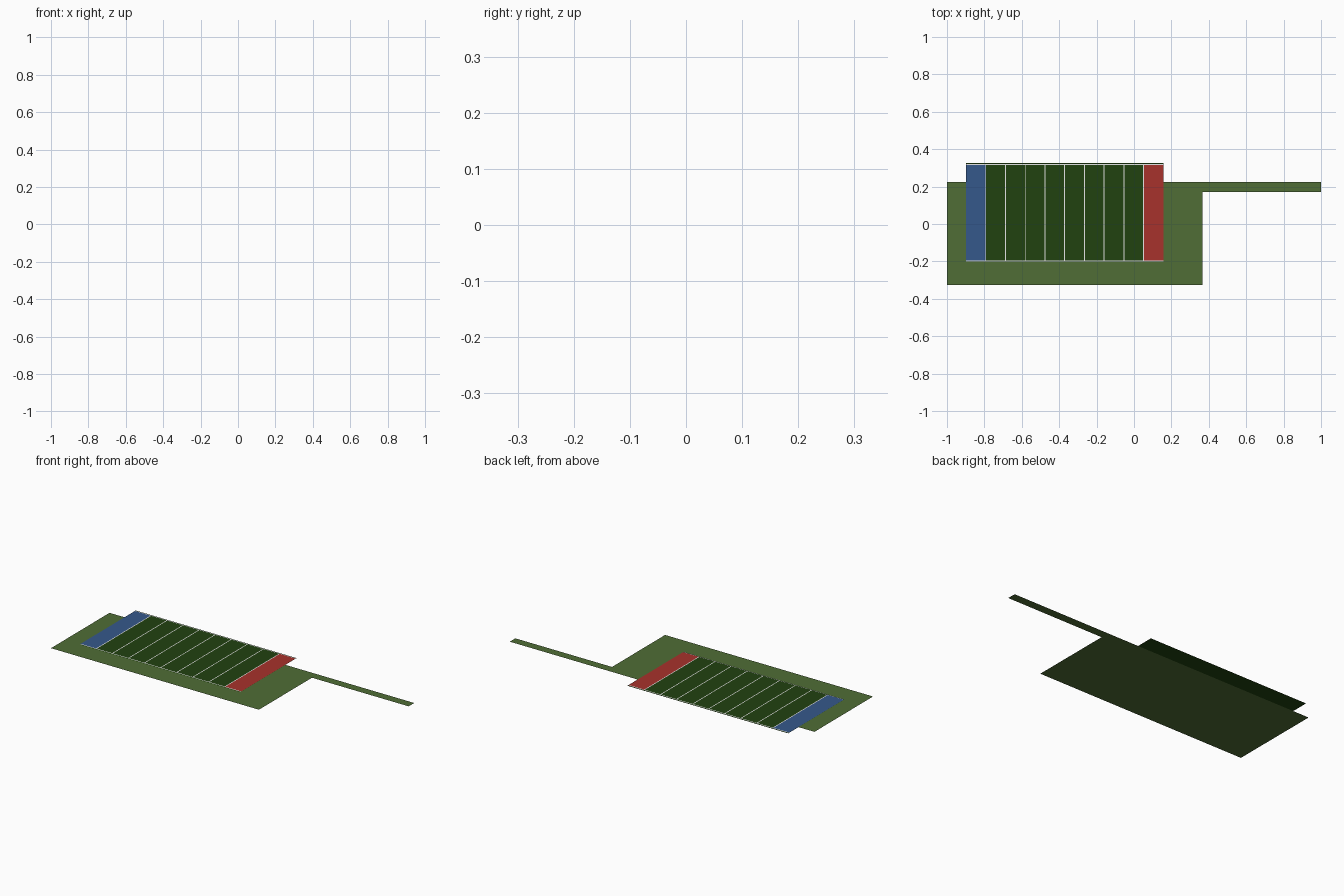
import bpy

if "Cube" in bpy.data.objects:
    bpy.data.objects.remove(bpy.data.objects["Cube"])


def mat(name, rgb):
    m = bpy.data.materials.new(name)
    m.diffuse_color = (*rgb, 1)
    m.use_nodes = True
    m.node_tree.nodes["Principled BSDF"].inputs["Base Color"].default_value = m.diffuse_color
    return m


GRASS = mat("grass green", (0.08, 0.155, 0.037))
TURF = mat("dark turf green", (0.015, 0.054, 0.005))
BLUE = mat("blue paint", (0.036, 0.098, 0.26))
RED = mat("red paint", (0.39, 0.032, 0.025))
WHITE = mat("white paint", (0.85, 0.85, 0.85))


def sheet(name, outline, z, material):
    """Flat upward-facing sheet from a counter-clockwise outline."""
    mesh = bpy.data.meshes.new(name)
    mesh.from_pydata([(x, y, z) for x, y in outline], [], [range(len(outline))])
    mesh.materials.append(material)
    obj = bpy.data.objects.new(name, mesh)
    bpy.context.collection.objects.link(obj)
    return obj


def rect(name, x0, x1, y0, y1, z, material):
    return sheet(name, [(x0, y0), (x1, y0), (x1, y1), (x0, y1)], z, material)


# Lawn with the long narrow strip running to the right
sheet("lawn", [(-1, -0.325), (0.365, -0.325), (0.365, 0.172), (1, 0.172),
               (1, 0.224), (-1, 0.224)], 0.0, GRASS)

# Playing field, split in ten equal zones
X0, X1, Y0, Y1 = -0.898, 0.157, -0.203, 0.325
STEP = (X1 - X0) / 10
rect("field", X0, X1, Y0, Y1, 0.0024, TURF)

# Painted end zones
rect("left_end_zone", X0, X0 + STEP, Y0 + 0.004, Y1 - 0.006, 0.003, BLUE)
rect("right_end_zone", X1 - STEP, X1, Y0 + 0.004, Y1 - 0.006, 0.003, RED)

# Yard lines between the zones
W = 0.0025
for i in range(1, 10):
    x = X0 + i * STEP
    rect(f"yard_line_{i}", x - W, x + W, Y0 + 0.004, Y1 - 0.006, 0.0036, WHITE)

# Side lines along both long edges
for name, y in (("front_side_line", Y0 + 0.006), ("back_side_line", Y1 - 0.008)):
    rect(name, X0, X1, y - W, y + W, 0.0036, WHITE)
